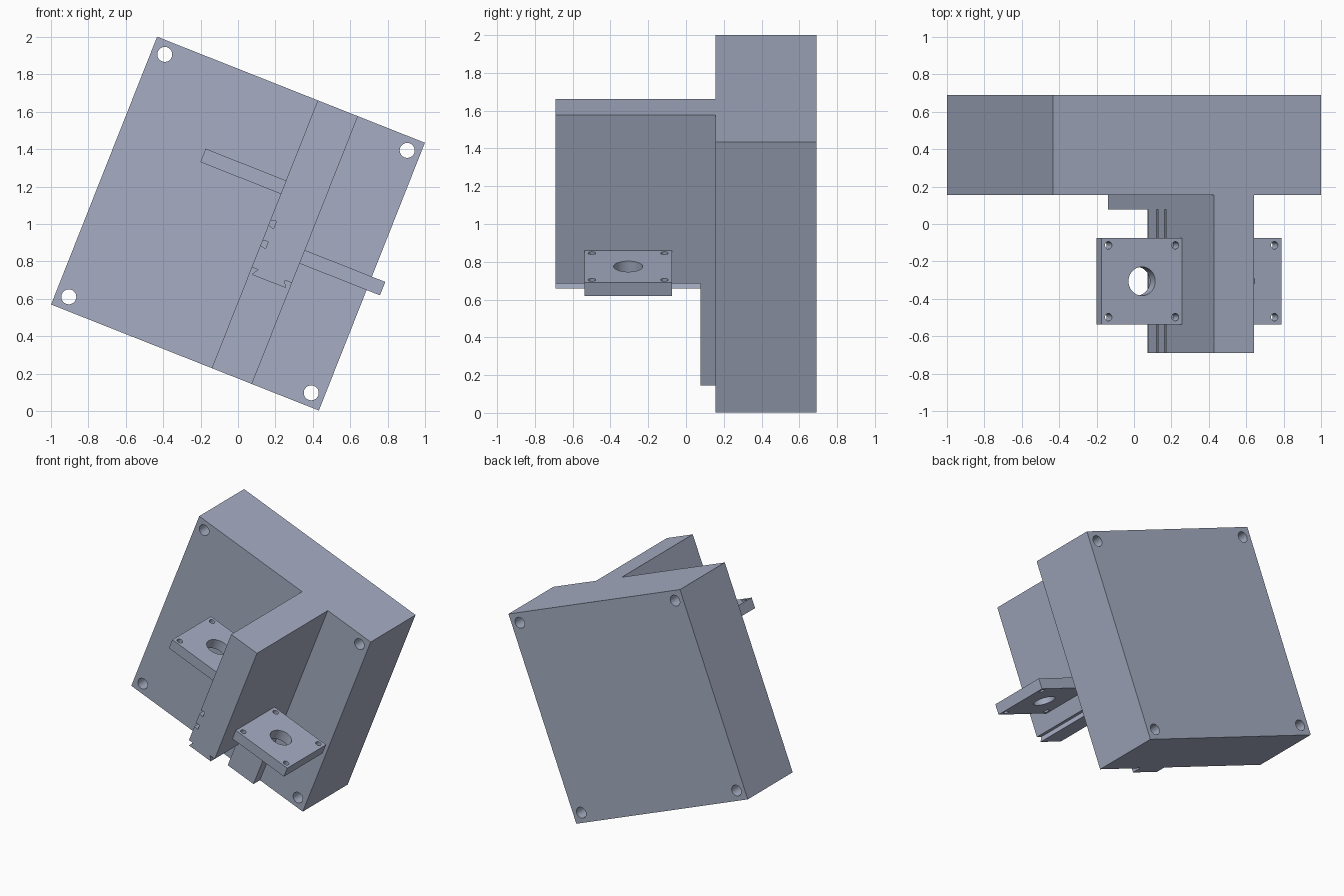
import bpy
import bmesh
import math
from mathutils import Matrix

cube = bpy.data.objects.get("Cube")
if cube:
    bpy.data.objects.remove(cube, do_unlink=True)

# One blue-grey colour
COLOUR = (0.38, 0.42, 0.54, 1.0)
mat = bpy.data.materials.new("blue grey")
mat.use_nodes = True
mat.diffuse_color = COLOUR
mat.node_tree.nodes["Principled BSDF"].inputs["Base Color"].default_value = COLOUR

# Everything is built square in its own frame, then tilted about the y axis
TILT = Matrix.Translation((0, 0, 1.002)) @ Matrix.Rotation(math.radians(21.6), 4, 'Y')
H = 0.77            # half side of the base block
Y_FRONT, Y_RAIL, Y_BLOCK, Y_BACK = -0.69, 0.078, 0.155, 0.69
WALL_L, WALL_R = 0.154, 0.385


def add_object(name, bm):
    bmesh.ops.recalc_face_normals(bm, faces=bm.faces)
    bm.transform(TILT)
    mesh = bpy.data.meshes.new(name)
    bm.to_mesh(mesh)
    bm.free()
    mesh.materials.append(mat)
    obj = bpy.data.objects.new(name, mesh)
    bpy.context.collection.objects.link(obj)
    return obj


def extrude_profile(name, points, y0, y1):
    """Extrude an outline of (x, z) points from y0 to y1."""
    bm = bmesh.new()
    face = bm.faces.new([bm.verts.new((x, y0, z)) for x, z in points])
    geom = bmesh.ops.extrude_face_region(bm, geom=[face])["geom"]
    verts = [g for g in geom if isinstance(g, bmesh.types.BMVert)]
    bmesh.ops.translate(bm, verts=verts, vec=(0, y1 - y0, 0))
    return add_object(name, bm)


def box(name, x0, x1, y0, y1, z0, z1):
    return extrude_profile(name, [(x0, z0), (x1, z0), (x1, z1), (x0, z1)], y0, y1)


def drill(obj, holes, axis):
    """Cut round holes, each (centre, radius, length), along the y or z axis."""
    bm = bmesh.new()
    turn = Matrix.Rotation(math.pi / 2, 4, 'X') if axis == 'Y' else Matrix()
    for centre, radius, length in holes:
        bmesh.ops.create_cone(bm, cap_ends=True, segments=40, radius1=radius,
                              radius2=radius, depth=length,
                              matrix=Matrix.Translation(centre) @ turn)
    cutter = add_object("hole_cutter", bm)
    cutter.hide_render = True
    mod = obj.modifiers.new("holes", 'BOOLEAN')
    mod.operation = 'DIFFERENCE'
    mod.solver = 'EXACT'
    mod.object = cutter
    bpy.ops.object.select_all(action='DESELECT')
    bpy.context.view_layer.objects.active = obj
    obj.select_set(True)
    bpy.ops.object.modifier_apply(modifier=mod.name)
    bpy.data.objects.remove(cutter, do_unlink=True)
    bpy.ops.object.shade_smooth_by_angle(angle=math.radians(30))


# Base block with a bolt hole through each corner
block = box("base_block", -H, H, Y_BLOCK, Y_BACK, -H, H)
inset = H - 0.073
drill(block, [((sx * inset, 0.42, sz * inset), 0.04, 0.8)
              for sx in (-1, 1) for sz in (-1, 1)], 'Y')

# Full-length rail on the block's front
box("rail", WALL_L, WALL_R, Y_RAIL, Y_BLOCK, -H, H)

# Upright wall: dovetail foot at the bottom, two dovetail grooves on one side
foot = [(WALL_L, -0.189), (0.190, -0.189), (0.168, -0.226),
        (0.364, -0.226), (0.344, -0.189), (WALL_R, -0.189)]
profile = foot + [(WALL_R, H), (WALL_L, H)]
for z in (0.066, -0.050):
    profile += [(WALL_L, z + 0.013), (0.186, z + 0.021),
                (0.186, z - 0.021), (WALL_L, z - 0.013)]
extrude_profile("wall", profile, Y_FRONT, Y_RAIL)

# Square mounting plates, one on each side of the wall
SIDE, THICK, Y_MID = 0.462, 0.077, -0.306
for name, x0, top in (("right_plate", WALL_L - SIDE, 0.309),
                      ("left_plate", WALL_R, 0.0)):
    plate = box(name, x0, x0 + SIDE, Y_MID - SIDE / 2, Y_MID + SIDE / 2,
                top - THICK, top)
    xc, zc, off = x0 + SIDE / 2, top - THICK / 2, SIDE / 2 - 0.039
    holes = [((xc, Y_MID, zc), 0.077, 0.3)]
    holes += [((xc + sx * off, Y_MID + sy * off, zc), 0.02, 0.3)
              for sx in (-1, 1) for sy in (-1, 1)]
    drill(plate, holes, 'Z')
